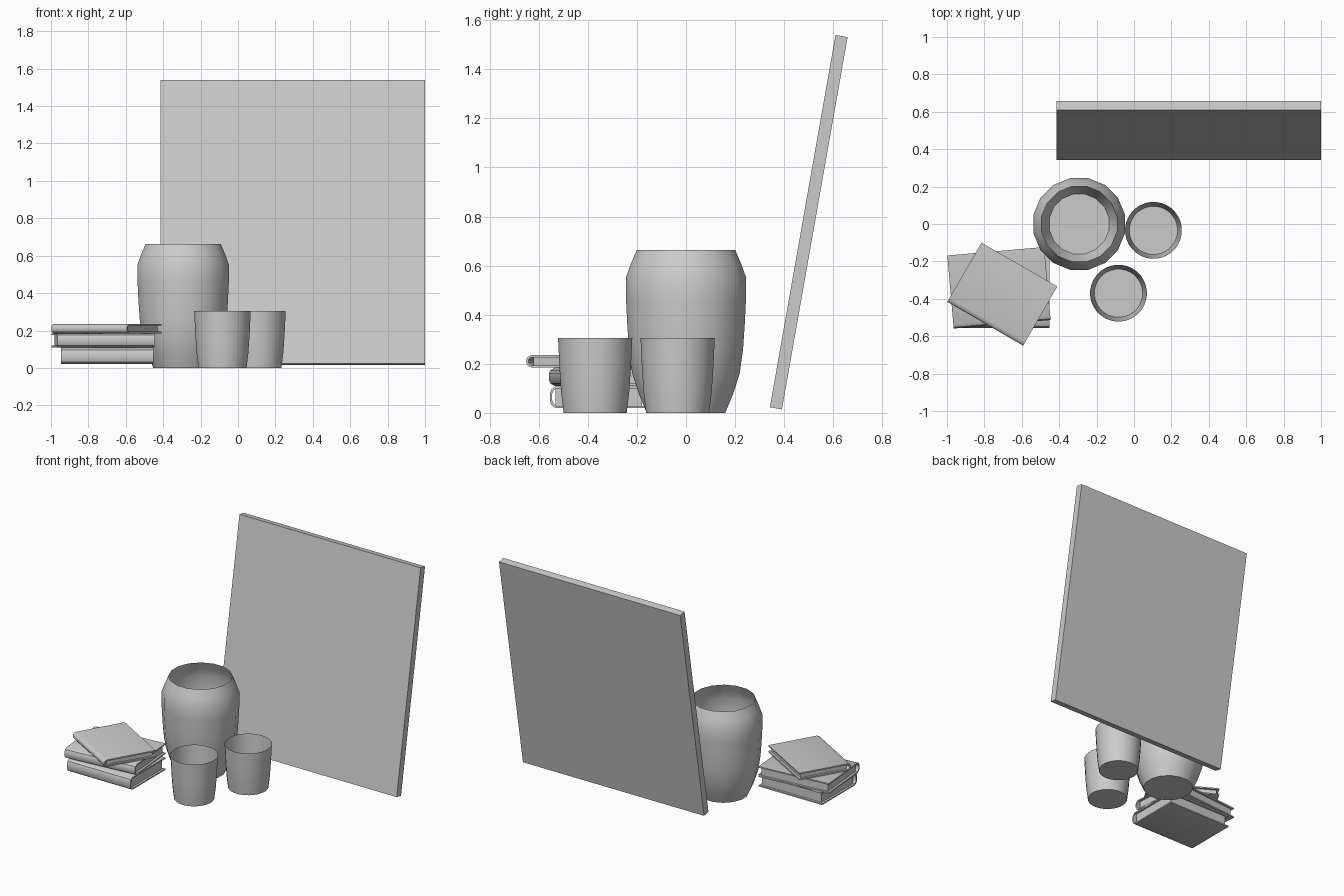
import bpy, bmesh, math
from mathutils import Matrix, Vector

if "Cube" in bpy.data.objects:
    bpy.data.objects.remove(bpy.data.objects["Cube"])


def finish(name, bm, loc=(0, 0, 0), rot=(0, 0, 0), smooth=None):
    bmesh.ops.recalc_face_normals(bm, faces=bm.faces)
    me = bpy.data.meshes.new(name)
    bm.to_mesh(me)
    bm.free()
    ob = bpy.data.objects.new(name, me)
    bpy.context.collection.objects.link(ob)
    ob.location, ob.rotation_euler = loc, rot
    if smooth:
        bpy.ops.object.select_all(action='DESELECT')
        ob.select_set(True)
        bpy.context.view_layer.objects.active = ob
        bpy.ops.object.shade_smooth_by_angle(angle=math.radians(smooth))
    return ob


def box(bm, size, centre=(0, 0, 0)):
    bmesh.ops.create_cube(bm, size=1, matrix=Matrix.Translation(centre)
                          @ Matrix.Diagonal((*size, 1)))


def vessel(name, profile, n, loc):
    """Open thin vessel turned from (radius, z) points, with a flat floor."""
    bm = bmesh.new()
    rings = [[bm.verts.new((r * math.cos(a), r * math.sin(a), z))
              for a in (2 * math.pi * (i + 0.5) / n for i in range(n))]
             for r, z in profile]
    bm.faces.new(rings[0][::-1])
    for lo, hi in zip(rings, rings[1:]):
        for i in range(n):
            j = (i + 1) % n
            bm.faces.new((lo[i], lo[j], hi[j], hi[i]))
    return finish(name, bm, loc, smooth=40)


def book(name, length, depth, height, loc, angle, t=0.009):
    """C-shaped cover with a rounded spine on -y, plus a recessed page block."""
    bm = bmesh.new()
    h, d = height / 2, depth / 2
    c = 0.024                       # depth of the spine bulge
    outer = [(d, -h), (-d + c, -h), (-d + 0.007, -h * 0.75), (-d, -h * 0.35)]
    outer += [(y, -z) for y, z in reversed(outer)]
    k = (h - t) / h
    inner = [(d, -h + t), (-d + c, -h + t), (-d + 0.007 + t, -h * 0.75 * k),
             (-d + t, -h * 0.35 * k)]
    inner += [(y, -z) for y, z in reversed(inner)]
    ends = [[[bm.verts.new((x, y, z)) for y, z in line]
             for line in (outer, inner)] for x in (-length / 2, length / 2)]
    (o0, i0), (o1, i1) = ends
    for i in range(len(outer) - 1):
        bm.faces.new((o0[i], o0[i + 1], o1[i + 1], o1[i]))
        bm.faces.new((i0[i], i0[i + 1], i1[i + 1], i1[i]))
        for o, n in ends:
            bm.faces.new((o[i], o[i + 1], n[i + 1], n[i]))
    for k in (0, -1):
        bm.faces.new((o0[k], o1[k], i1[k], i0[k]))
    finish(name + "_cover", bm, loc, (0, 0, math.radians(angle)), 35)
    # pages
    bm = bmesh.new()
    box(bm, (length - 0.03, depth - c - 0.015, height - 2 * t),
        (0, (c - 0.015) / 2, 0))
    finish(name + "_pages", bm, loc, (0, 0, math.radians(angle)))


# leaning panel
bm = bmesh.new()
box(bm, (1.415, 0.05, 1.54))
finish("leaning_panel", bm, (0.2925, 0.5, 0.777), (math.radians(-10), 0, 0))

# large vase and two cups
vessel("vase", [(0.163, 0), (0.195, 0.075), (0.223, 0.16), (0.237, 0.26),
                (0.244, 0.36), (0.249, 0.46), (0.25, 0.55), (0.23, 0.605),
                (0.205, 0.663)], 16, (-0.293, 0, 0))
cup = [(0.129, 0), (0.139, 0.08), (0.146, 0.18), (0.152, 0.305)]
vessel("front_cup", cup, 32, (-0.083, -0.37, 0))
vessel("right_cup", cup, 32, (0.104, -0.034, 0))

# stack of books
book("bottom_book", 0.495, 0.39, 0.088, (-0.70, -0.36, 0.064), 0)
book("middle_book", 0.52, 0.392, 0.074, (-0.722, -0.341, 0.147), 5)
book("top_book", 0.468, 0.365, 0.05, (-0.704, -0.375, 0.21), -30)
